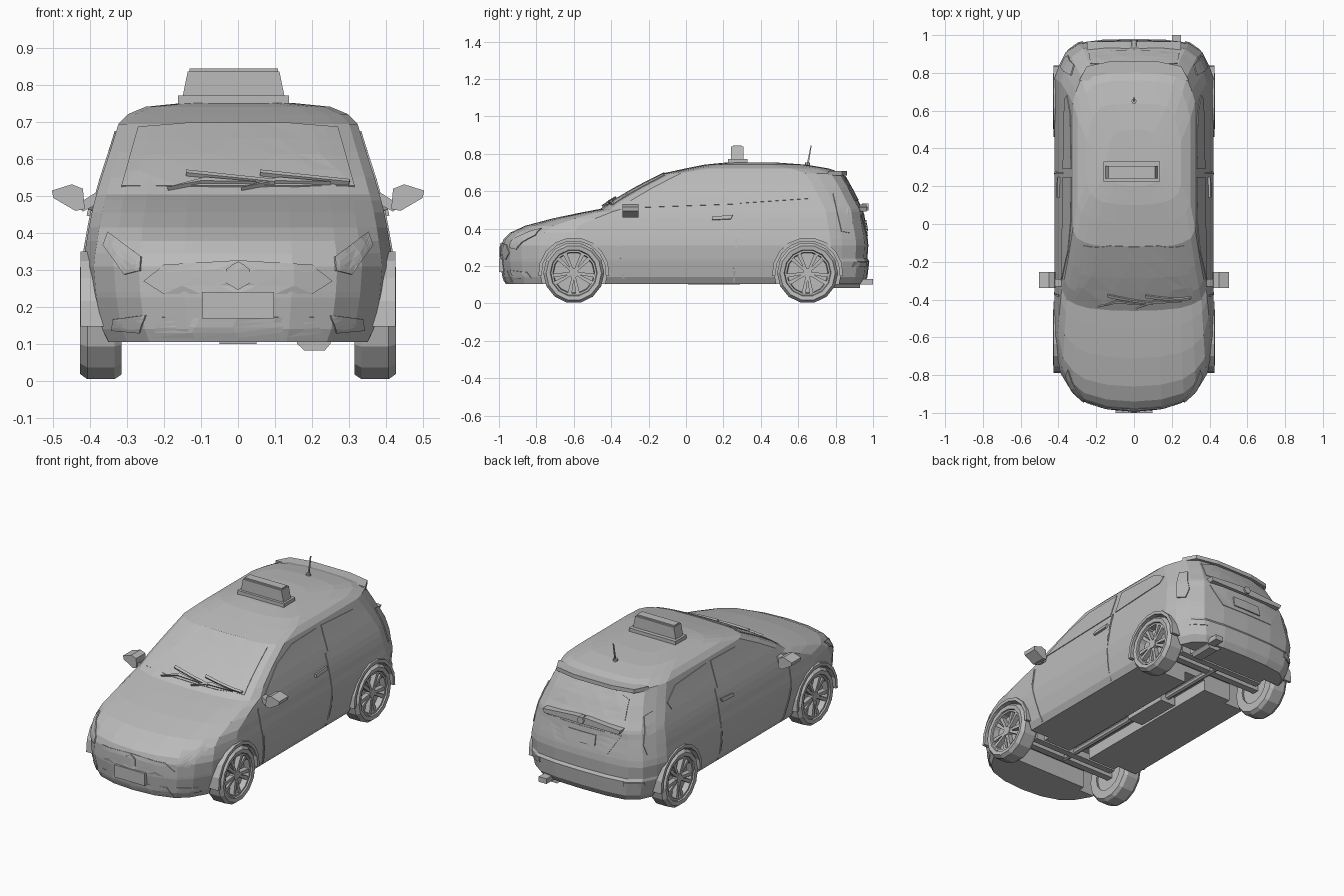
import bpy
import bmesh
import math
from mathutils import Vector
from mathutils.bvhtree import BVHTree

default_cube = bpy.data.objects.get("Cube")
if default_cube:
    bpy.data.objects.remove(default_cube, do_unlink=True)

grey = bpy.data.materials.new("plain grey")
grey.use_nodes = True
grey.diffuse_color = (0.5, 0.5, 0.5, 1)
shader = next(n for n in grey.node_tree.nodes if n.type == "BSDF_PRINCIPLED")
shader.inputs["Base Color"].default_value = grey.diffuse_color


def make(name, bm, mirror=False, solid=0, recalc=True):
    """Turn a bmesh into an object, optionally thickened and mirrored in x."""
    if recalc:
        bmesh.ops.recalc_face_normals(bm, faces=bm.faces)
    mesh = bpy.data.meshes.new(name)
    bm.to_mesh(mesh)
    bm.free()
    mesh.materials.append(grey)
    obj = bpy.data.objects.new(name, mesh)
    bpy.context.collection.objects.link(obj)
    if solid:
        thick = obj.modifiers.new("thickness", "SOLIDIFY")
        thick.thickness, thick.offset = solid, -1
    if mirror:
        obj.modifiers.new("mirror", "MIRROR").use_mirror_merge = False
    return obj


def loft(bm, rings, closed=False, caps=True):
    """Skin a list of point rings."""
    loops = [[bm.verts.new(p) for p in ring] for ring in rings]
    pairs = list(zip(loops, loops[1:])) + ([(loops[-1], loops[0])] if closed else [])
    for a, b in pairs:
        for i in range(len(a)):
            j = (i + 1) % len(a)
            bm.faces.new((a[i], a[j], b[j], b[i]))
    if caps and not closed:
        bm.faces.new(loops[0])
        bm.faces.new(loops[-1])


def prism(name, points, axis, start, end, mirror=False):
    """Extrude a 2D outline along an axis."""
    def place(p, t):
        return {"x": (t, *p), "y": (p[0], t, p[1]), "z": (*p, t)}[axis]
    bm = bmesh.new()
    loft(bm, [[place(p, t) for p in points] for t in (start, end)])
    return make(name, bm, mirror)


def rect(a, b, c, d):
    return [(a, c), (b, c), (b, d), (a, d)]


def both(half):
    """Complete a right half outline with its reflection."""
    return half + [(-a, b) for a, b in reversed(half) if a > 0]


def arc(radius, cy, cz, sides, start=0, sweep=360):
    steps = [math.radians(start + sweep * i / sides) for i in range(sides + (sweep < 360))]
    return [(cy + radius * math.cos(t), cz + radius * math.sin(t)) for t in steps]


# Body shell: height, front y, rear y, half width, front corner rounding
levels = [
    (.105, -.965, .95, .375, .9), (.14, -.98, .97, .395, 1), (.225, -.99, .98, .412, 1),
    (.24, -.99, .97, .414, 1), (.31, -.988, .975, .42, 1), (.345, -.975, .972, .416, 1),
    (.378, -.94, .967, .41, .9), (.415, -.86, .96, .404, .75), (.455, -.71, .953, .396, .6),
    (.488, -.55, .95, .388, .4), (.505, -.46, .945, .383, .3), (.55, -.39, .92, .37, .25),
    (.62, -.27, .885, .347, .25), (.695, -.125, .84, .324, .25), (.722, 0, .76, .298, .3),
    (.742, .1, .64, .25, .3), (.752, .2, .5, .15, .3)]
front_corner = [(0, 0), (.35, .012), (.64, .05), (.8, .11), (.93, .2), (1, .38)]
rear_corner = [(1, .2), (.95, .14), (.86, .065), (.7, .02), (.4, .004), (0, 0)]


def plan(z, front, rear, width, rounding):
    half = [(u * width, front + v * rounding) for u, v in front_corner]
    tail = [(u * width, rear - v) for u, v in rear_corner]
    y0, y1 = half[-1][1], tail[0][1]
    half += [(width, y0 + (y1 - y0) * i / 5) for i in range(1, 5)] + tail
    return [(x, y, z) for x, y in half + [(-x, y) for x, y in half[-2:0:-1]]]


bm = bmesh.new()
loft(bm, [plan(*level) for level in levels])
bmesh.ops.recalc_face_normals(bm, faces=bm.faces)
shell = BVHTree.FromBMesh(bm)
body = make("body", bm)

# Wheel wells, axle channels and centre tunnel cut from the body
axles = {"front": -.6, "rear": .65}
radius = .163
cutters = [prism("tunnel_cutter", rect(-.07, .07, 0, .17), "y", -.6, .65)]
for y in axles.values():
    cutters.append(prism("channel_cutter", rect(-.3, .3, 0, .21), "y", y - .13, y + .13))
    for side in (-1, 1):
        cutters.append(prism("well_cutter", arc(.179, y, radius, 16), "x", side * .25, side * .6))
for cutter in cutters:
    cutter.hide_render = True
    cut = body.modifiers.new("cut", "BOOLEAN")
    cut.operation, cut.solver, cut.object = "DIFFERENCE", "EXACT", cutter
bpy.context.view_layer.update()
body.data = bpy.data.meshes.new_from_object(
    body.evaluated_get(bpy.context.evaluated_depsgraph_get()))
body.modifiers.clear()
body.data.materials.clear()
body.data.materials.append(grey)
for cutter in cutters:
    bpy.data.objects.remove(cutter, do_unlink=True)


def plate(name, points, view, raise_by=.004, mirror=False):
    """Drape a thin outline onto the body shell, seen from one direction."""
    toward = Vector({"front": (0, -1, 0), "back": (0, 1, 0), "side": (1, 0, 0)}[view])
    bm = bmesh.new()
    bm.faces.new([bm.verts.new((0, a, b) if view == "side" else (a, 0, b)) for a, b in points])
    bmesh.ops.triangulate(bm, faces=bm.faces)
    bmesh.ops.subdivide_edges(bm, edges=bm.edges, cuts=3, use_grid_fill=True)
    missed = []
    for v in bm.verts:
        hit, normal, _, _ = shell.ray_cast(v.co + toward * 3, -toward)
        if hit:
            v.co = hit + normal * raise_by
        else:
            missed.append(v)
    bmesh.ops.delete(bm, geom=missed, context="VERTS")
    bm.normal_update()
    if sum((f.normal * f.calc_area() for f in bm.faces), Vector()).dot(toward) < 0:
        bmesh.ops.reverse_faces(bm, faces=bm.faces)
    return make(name, bm, mirror, raise_by * 1.5, recalc=False)


# Windows
plate("windscreen", both([(.315, .525), (.27, .685), (.13, .696)]), "front")
plate("rear_window", both([(.24, .55), (.23, .65), (.13, .68)]), "back")
plate("front_side_window", [(-.3, .51), (.25, .53), (.25, .675), (.02, .67), (-.14, .62)],
      "side", mirror=True)
plate("rear_side_window", [(.29, .535), (.66, .56), (.68, .6), (.58, .66), (.29, .675)],
      "side", mirror=True)

# Front details
plate("headlight", [(.262, .335), (.35, .4), (.362, .365), (.305, .288), (.265, .298)],
      "front", .006, True)
plate("grille", both([(.2, .235), (.255, .27), (.2, .313), (0, .325)]), "front")
plate("grille_badge", arc(.037, 0, .283, 6, 30), "front", .008)
plate("lower_intake", both([(.235, .117), (.205, .172)]), "front", .003)
plate("fog_light", [(.25, .178), (.335, .167), (.34, .137), (.265, .13)], "front", .005, True)
prism("front_number_plate", rect(-.097, .097, .168, .24), "y", -1, -.97)

# Rear details
plate("tail_light", [(.785, .585), (.84, .57), (.89, .43), (.88, .375), (.83, .385)],
      "side", .006, True)
plate("tailgate_recess", both([(.17, .36), (.24, .475)]), "back", .003)
plate("rear_number_plate", both([(.09, .385), (.09, .445)]), "back", .009)
plate("rear_reflector", rect(.27, .36, .195, .222), "back", .006, True)
prism("tailgate_handle", both([(.24, .492), (.25, .515), (.04, .53)]), "y", .91, .965)
prism("rear_badge", arc(.022, 0, .515, 6), "y", .94, .975)
prism("roof_spoiler", both([(.29, .76), (.25, .835), (.12, .862)]), "z", .685, .708)

# Doors: narrow seams and handles
for name, path in {"front_door_seam": [(-.38, .46), (-.375, .34), (-.345, .2), (-.33, .115)],
                   "rear_door_seam": [(.27, .53), (.272, .35), (.255, .115)]}.items():
    outline = [(y - .005, z) for y, z in path] + [(y + .005, z) for y, z in reversed(path)]
    plate(name, outline, "side", .004, True)
plate("door_handle", [(.14, .445), (.24, .45), (.25, .47), (.14, .462)], "side", .012, True)

# Wing mirrors
prism("wing_mirror_arm", [(.37, .485), (.42, .458), (.44, .475), (.385, .51)],
      "y", -.33, -.29, True)
prism("wing_mirror", [(.415, .465), (.44, .46), (.5, .495), (.504, .515), (.45, .532), (.42, .52)],
      "y", -.34, -.255, True)

# Wipers
for name, shift in (("right_wiper", 0), ("left_wiper", .2)):
    plate(name + "_arm", [(shift - .19, .515), (shift - .1, .532), (shift + .05, .53),
                          (shift - .09, .542)], "front", .012)
    plate(name + "_blade", [(shift - .14, .552), (shift + .1, .528), (shift + .1, .535),
                            (shift - .14, .56)], "front", .014)

# Roof sign and aerial
prism("sign_base", rect(-.162, .138, .225, .33), "z", .74, .772)
prism("sign_panel", [(-.15, .77), (.126, .77), (.112, .838), (-.136, .838)], "y", .24, .308)
prism("sign_top", rect(-.132, .108, .25, .298), "z", .835, .845)
prism("aerial_base", arc(.014, 0, .65, 8), "z", .72, .752)
prism("aerial", [(.645, .74), (.655, .74), (.672, .845), (.667, .845)], "x", -.003, .003)

# Underbody and exhaust
prism("centre_box", rect(-.05, .05, .01, .29), "z", .1, .15)
prism("exhaust_pipe", arc(.018, 0, .14, 8), "y", -.6, .7)
prism("exhaust_muffler", [(.16, .1), (.18, .082), (.235, .082), (.25, .1), (.25, .13), (.16, .13)],
      "y", .79, .93)
prism("exhaust_tip", rect(.2, .25, .1, .13), "y", .9, 1)


# Wheels, axles and arches
def ring(name, profile, cy, sides=14):
    bm = bmesh.new()
    rings = [[(x, y, z) for y, z in arc(r, cy, radius, sides)] for r, x in profile]
    loft(bm, rings, closed=True)
    make(name, bm, True)


for name, y in axles.items():
    ring(name + "_tyre", [(.12, .405), (.126, .425), (.148, .428), (radius, .408), (radius, .335),
                          (.15, .316), (.1, .316)], y)
    ring(name + "_rim", [(.122, .38), (.122, .418), (.112, .418), (.108, .385)], y)
    prism(name + "_wheel_disc", arc(.122, y, radius, 14), "x", .33, .385, True)
    prism(name + "_hub", arc(.026, y, radius, 10), "x", .38, .414, True)
    bm = bmesh.new()
    for i in range(10):
        angle = math.radians(36 * i + (7 if i % 2 else -7))
        along = Vector((0, math.cos(angle), math.sin(angle)))
        across = Vector((0, -along.z, along.y))
        centre = Vector((0, y, radius))
        rings = []
        for r, w, x in ((.018, .006, .41), (.114, .011, .415)):
            spot = centre + along * r
            rings.append([spot + across * s * w + Vector((h, 0, 0))
                          for s, h in ((-1, .38), (1, .38), (1, x), (-1, x))])
        loft(bm, rings)
    make(name + "_spokes", bm, True)
    prism(name + "_axle", rect(y - .02, y + .02, .13, .17), "x", -.34, .34)
    prism(name + "_crossmember", rect(y + .06, y + .1, .12, .16), "x", -.28, .28)
    prism(name + "_arch", arc(.19, y, radius, 9, -5, 190) + arc(.172, y, radius, 9, -5, 190)[::-1],
          "x", .36, .427, True)
